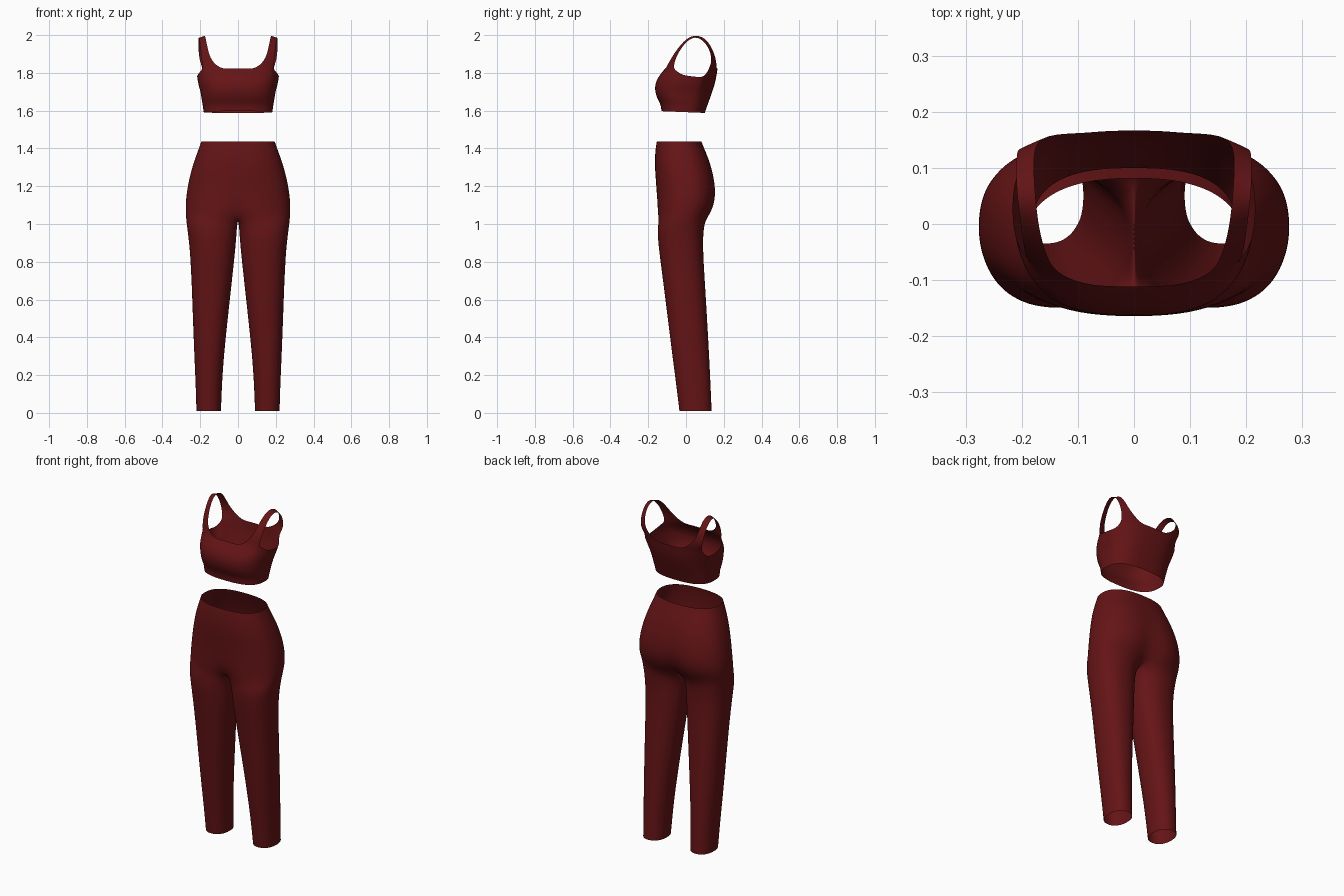
import bpy, math
from mathutils import Vector

if "Cube" in bpy.data.objects:
    bpy.data.objects.remove(bpy.data.objects["Cube"])

red = bpy.data.materials.new("dark_red_cloth")
red.diffuse_color = (0.13, 0.007, 0.008, 1)
red.use_nodes = True
red.node_tree.nodes["Principled BSDF"].inputs["Base Color"].default_value = red.diffuse_color


def spow(v, p):
    return math.copysign(abs(v) ** p, v) if abs(v) > 1e-6 else 0.0


def oval(deg, cx, a, yf, yb, p):
    """Point on a rounded-box oval; -90 degrees is the front, 90 the back."""
    t = math.radians(deg)
    return cx + a * spow(math.cos(t), p), (yf + yb) / 2 + (yb - yf) / 2 * spow(math.sin(t), p)


def build(name, verts, faces):
    """Make half a garment, mirror it across x = 0 and smooth it."""
    me = bpy.data.meshes.new(name)
    me.from_pydata(verts, [], faces)
    me.materials.append(red)
    ob = bpy.data.objects.new(name, me)
    bpy.context.collection.objects.link(ob)
    mir = ob.modifiers.new("mirror", 'MIRROR')
    mir.use_clip = True
    mir.merge_threshold = 0.001
    sub = ob.modifiers.new("smooth", 'SUBSURF')
    sub.levels = sub.render_levels = 2
    for f in me.polygons:
        f.use_smooth = True
    return ob


def bridge(faces, low, high, closed=False):
    n = len(low)
    for i in range(n if closed else n - 1):
        j = (i + 1) % n
        faces.append((low[i], low[j], high[j], high[i]))


# --- Trousers: half rings for the hips, full rings for the leg ---
M, K = 16, 6
hips = [  # z, half width, front y, back y, centre dent at front, at back
    (1.437, 0.195, -0.155, 0.082, 0, 0),
    (1.40, 0.208, -0.162, 0.097, 0, 0),
    (1.32, 0.238, -0.167, 0.132, 0, 0.02),
    (1.23, 0.262, -0.160, 0.157, 0, 0.05),
    (1.15, 0.275, -0.157, 0.164, 0.02, 0.10),
    (1.09, 0.279, -0.157, 0.154, 0.07, 0.18),
    (1.04, 0.277, -0.157, 0.128, 0.18, 0.28)]
legs = [  # z, inner x, outer x, front y, back y
    (0.98, 0.006, 0.271, -0.155, 0.095),
    (0.88, 0.012, 0.257, -0.147, 0.090),
    (0.70, 0.032, 0.247, -0.123, 0.101),
    (0.50, 0.054, 0.240, -0.098, 0.113),
    (0.30, 0.075, 0.232, -0.073, 0.124),
    (0.15, 0.085, 0.225, -0.053, 0.131),
    (0.00, 0.090, 0.221, -0.036, 0.137)]
verts, faces, prev = [], [], None
for z, a, yf, yb, df, db in hips:
    row = []
    for i in range(M + 1):
        deg = -90 + 180 * i / M
        x, y = oval(deg, 0, a, yf, yb, 0.82)
        y *= 1 - (df if y < 0 else db) * math.exp(-(x / 0.06) ** 2)
        row.append(len(verts))
        verts.append((x, y, z))
    if prev:
        bridge(faces, row, prev)
    prev = row
# crotch seam from back centre to front centre
back, front = Vector(verts[prev[-1]]), Vector(verts[prev[0]])
for k in range(1, K):
    p = back.lerp(front, k / K)
    prev.append(len(verts))
    verts.append((0, p.y, p.z - 0.012 * math.sin(math.pi * k / K)))
for z, xi, xo, yf, yb in legs:
    row = []
    for i in range(M + K):
        deg = -150 + 300 * i / M if i <= M else 150 + 60 * (i - M) / K
        x, y = oval(deg, (xi + xo) / 2, (xo - xi) / 2, yf, yb, 0.88)
        row.append(len(verts))
        verts.append((x, y, z + 0.01 * (z < 0.01)))
    bridge(faces, row, prev, closed=True)
    prev = row
build("trousers", verts, faces)

# --- Cropped top: body band with a shaped upper edge ---
N = 20
body = [  # height fraction, half width, front y, back y
    (0.00, 0.183, -0.130, 0.100),
    (0.17, 0.186, -0.134, 0.113),
    (0.32, 0.192, -0.157, 0.126),
    (0.56, 0.198, -0.168, 0.146),
    (0.78, 0.211, -0.153, 0.160),
    (1.00, 0.217, -0.112, 0.167)]
edge = [1.822] * 7 + [1.81, 1.795, 1.787, 1.782, 1.778, 1.778, 1.79] + [1.822] * 7
verts, faces, prev = [], [], None
for f, a, yf, yb in body:
    row = []
    for i in range(N + 1):
        x, y = oval(-90 + 180 * i / N, 0, a, yf, yb, 0.75)
        hem = 1.592 - 0.04 * y
        row.append(len(verts))
        verts.append((x, y, hem + (edge[i] - hem) * f))
    if prev:
        bridge(faces, prev, row)
    prev = row

# --- Shoulder straps: arch from the front edge to the back edge ---
inner = [(0.142, -0.088, 1.862), (0.160, -0.048, 1.925), (0.171, 0.0, 1.982), (0.176, 0.05, 2.002),
         (0.179, 0.10, 1.986), (0.178, 0.137, 1.935), (0.160, 0.160, 1.872)]
outer = [(0.193, -0.060, 1.868), (0.198, -0.028, 1.93), (0.204, 0.015, 1.978), (0.209, 0.055, 1.993),
         (0.210, 0.10, 1.965), (0.209, 0.128, 1.915), (0.203, 0.138, 1.862)]
low = prev[2:7]
for p, q in zip(inner, outer):
    row = []
    for k in range(5):
        row.append(len(verts))
        verts.append(tuple(Vector(p).lerp(Vector(q), k / 4)))
    bridge(faces, low, row)
    low = row
bridge(faces, low, prev[14:19][::-1])
build("cropped_top", verts, faces)
